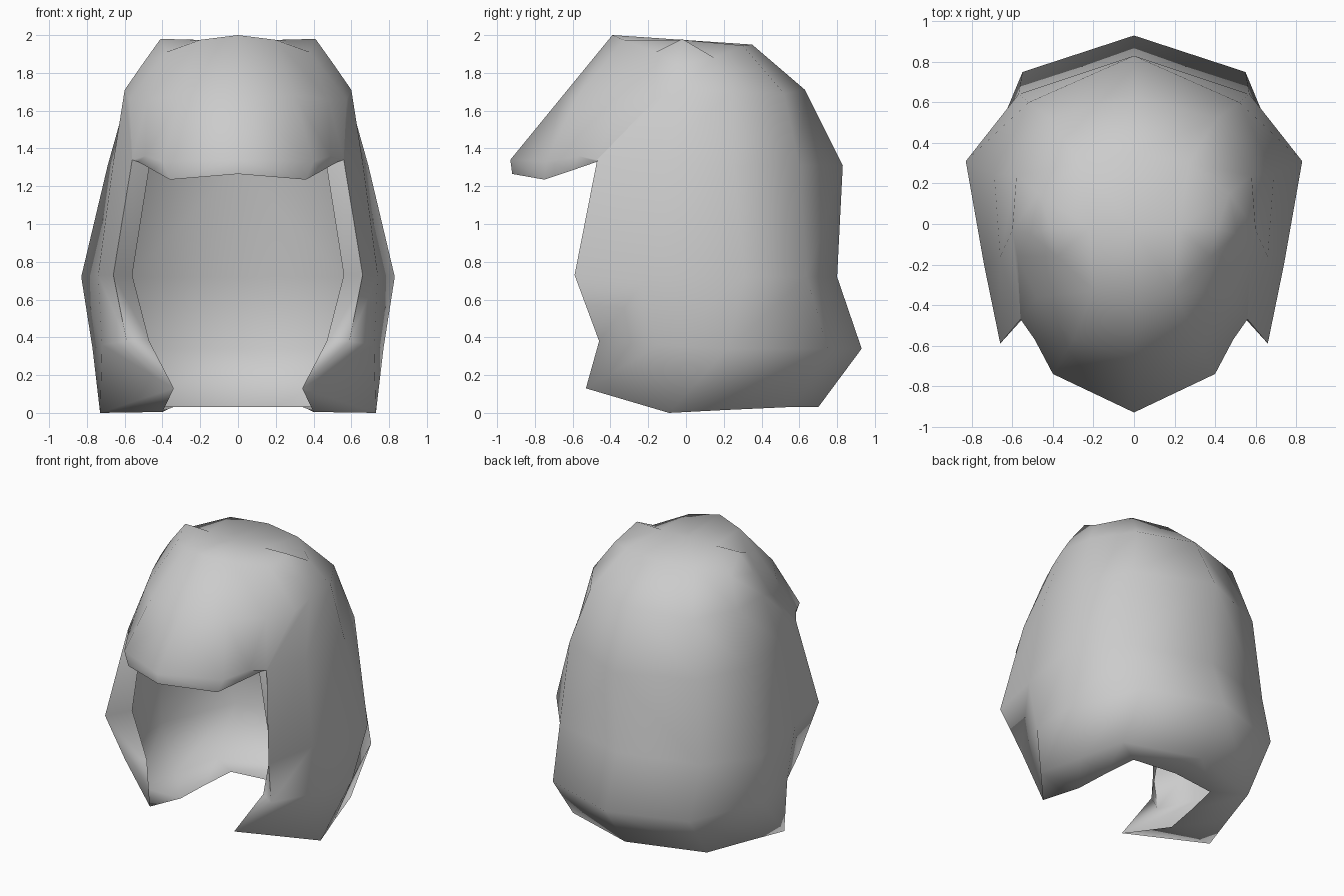
import bpy, bmesh, math

if "Cube" in bpy.data.objects:
    bpy.data.objects.remove(bpy.data.objects["Cube"], do_unlink=True)

# One plain grey for all the hair
grey = bpy.data.materials.new("hair_grey")
grey.use_nodes = True
grey.diffuse_color = (0.6, 0.6, 0.6, 1)
grey.node_tree.nodes["Principled BSDF"].inputs["Base Color"].default_value = (0.6, 0.6, 0.6, 1)


def add_sheet(bm, rows):
    """Skin a grid of points with quads."""
    grid = [[bm.verts.new(p) for p in row] for row in rows]
    for r0, r1 in zip(grid, grid[1:]):
        for i in range(len(r0) - 1):
            bm.faces.new((r0[i], r1[i], r1[i + 1], r0[i + 1]))


# Points shared by the crown, fringe and front locks
CROWN = [(0, -.02, 1.975), (.22, -.02, 1.975), (.41, -.02, 1.98)]
TEMPLE = (.51, -.05, 1.84)
CHEEK = (.575, -.16, 1.66)
LOCK_TOP = (.56, -.47, 1.34)
TIP = (.34, -.53, .13)

bm = bmesh.new()

# Back, sides and front locks: left half, rows go down, points run from
# the back centre round to the inner fold of the front lock
add_sheet(bm, [
    CROWN + [CROWN[2]] * 3,
    [(0, .35, 1.95), (.27, .30, 1.945), (.47, .15, 1.88), TEMPLE, TEMPLE, TEMPLE],
    [(0, .63, 1.71), (.41, .52, 1.69), (.58, .24, 1.70), (.60, -.03, 1.71), CHEEK, CHEEK],
    [(0, .83, 1.31), (.52, .60, 1.31), (.69, .25, 1.31), (.66, -.16, 1.33), LOCK_TOP, (.47, -.43, 1.30)],
    [(0, .80, .72), (.57, .64, .72), (.83, .31, .72), (.74, -.20, .73), (.66, -.59, .73), (.56, -.42, .73)],
    [(0, .93, .34), (.55, .75, .34), (.77, .22, .34), (.72, -.14, .36), (.59, -.46, .38), (.47, -.38, .38)],
    [(0, .70, .03), (.54, .53, .03), (.64, .20, .015), (.73, -.09, 0), TIP, TIP],
    # lower rim turned in underneath
    [(0, .43, .035), (.33, .39, .035), (.37, .15, .02), (.40, -.09, .005), TIP, TIP],
])

# Fringe: rows go from the crown down to the turned-in lower edge
add_sheet(bm, [
    CROWN + [CROWN[2]],
    [(0, -.39, 2.0), (.20, -.33, 1.975), (.38, -.16, 1.91), TEMPLE],
    [(0, -.66, 1.67), (.30, -.57, 1.68), (.48, -.36, 1.66), CHEEK],
    [(0, -.93, 1.34), (.40, -.74, 1.33), (.49, -.57, 1.36), LOCK_TOP],
    [(0, -.92, 1.265), (.36, -.75, 1.235), (.45, -.60, 1.285), (.53, -.47, 1.33)],
])

# Weld the sheets and mirror across x
bmesh.ops.remove_doubles(bm, verts=bm.verts, dist=0.002)
bmesh.ops.recalc_face_normals(bm, faces=bm.faces)
mesh = bpy.data.meshes.new("hair")
bm.to_mesh(mesh)
bm.free()
mesh.materials.append(grey)
hair = bpy.data.objects.new("hair", mesh)
bpy.context.collection.objects.link(hair)
mirror = hair.modifiers.new("mirror", "MIRROR")
mirror.use_clip = True
mirror.merge_threshold = 0.002
bpy.ops.object.select_all(action="DESELECT")
hair.select_set(True)
bpy.context.view_layer.objects.active = hair
bpy.ops.object.modifier_apply(modifier=mirror.name)
bpy.ops.object.shade_smooth_by_angle(angle=math.radians(120))
